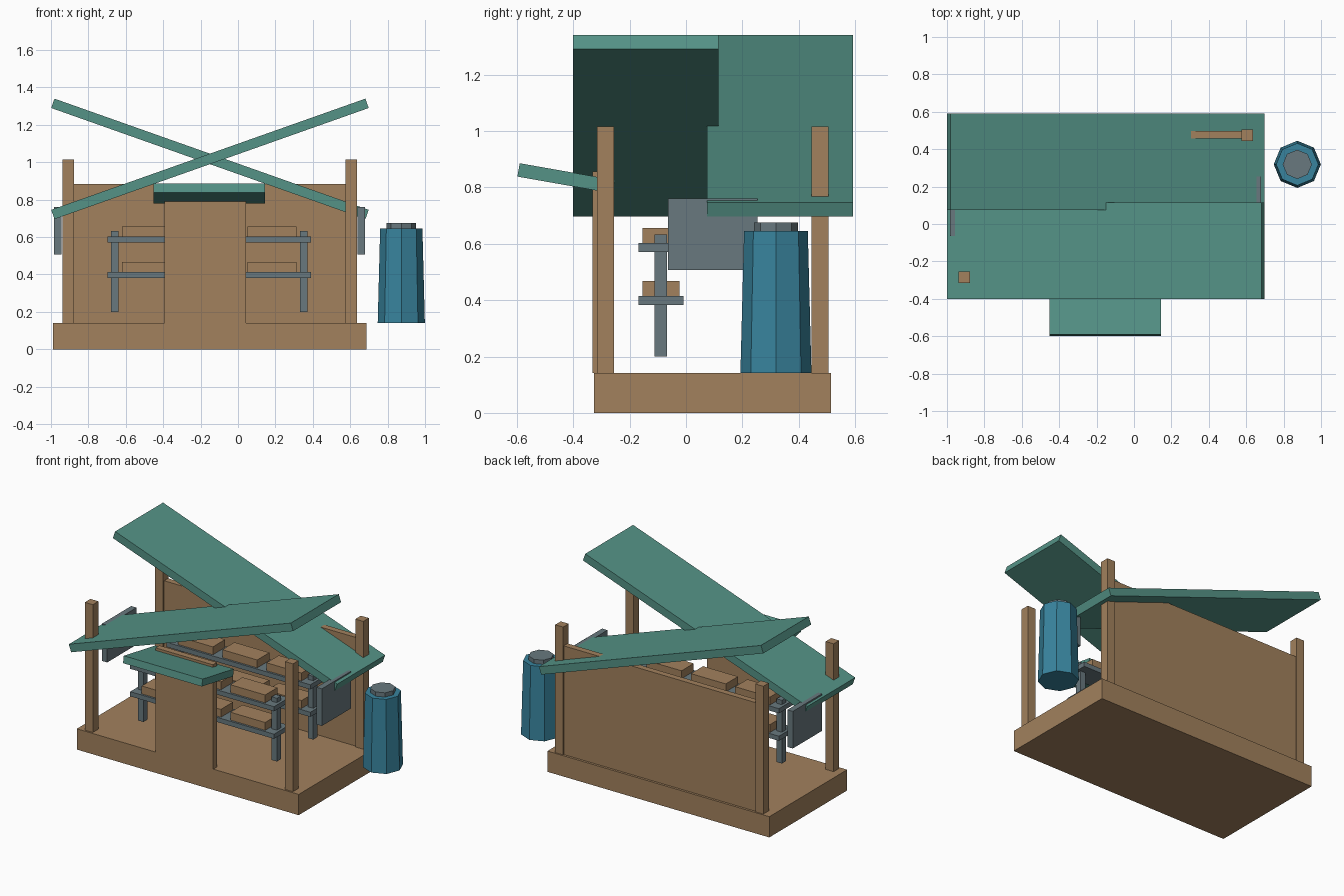
import bpy, bmesh
from math import radians
from mathutils import Matrix

if "Cube" in bpy.data.objects:
    bpy.data.objects.remove(bpy.data.objects["Cube"])


def material(name, rgb):
    m = bpy.data.materials.new(name)
    m.diffuse_color = (*rgb, 1)
    m.use_nodes = True
    m.node_tree.nodes["Principled BSDF"].inputs["Base Color"].default_value = m.diffuse_color
    return m


WOOD = material("wood", (0.36, 0.22, 0.11))
TEAL = material("teal_roofing", (0.09, 0.29, 0.24))
SLATE = material("slate_metal", (0.14, 0.19, 0.21))
BLUE = material("blue_barrel", (0.04, 0.23, 0.34))
CX = -0.153  # centre line of the hut


def finish(name, bm, mat, loc, rot=(0, 0, 0)):
    me = bpy.data.meshes.new(name)
    bm.to_mesh(me)
    bm.free()
    me.materials.append(mat)
    ob = bpy.data.objects.new(name, me)
    ob.location, ob.rotation_euler = loc, rot
    bpy.context.collection.objects.link(ob)
    return ob


def slab(name, mat, loc, size, rot=(0, 0, 0)):
    bm = bmesh.new()
    bmesh.ops.create_cube(bm, size=1, matrix=Matrix.Diagonal((*size, 1)))
    return finish(name, bm, mat, loc, rot)


def box(name, mat, x, y, z):
    """Box from (min, max) ranges."""
    r = (x, y, z)
    return slab(name, mat, [(a + b) / 2 for a, b in r], [b - a for a, b in r])


def drum(name, mat, x, y, z, r1, r2):
    """Eight-sided tapered drum with corners on the axes."""
    bm = bmesh.new()
    bmesh.ops.create_cone(bm, cap_ends=True, segments=8, radius1=r1, radius2=r2,
                          depth=z[1] - z[0])
    return finish(name, bm, mat, (x, y, sum(z) / 2))


# floor, back wall, front door panel
box("floor_base", WOOD, (-0.99, 0.688), (-0.327, 0.514), (0, 0.142))
box("back_wall", WOOD, (-0.935, 0.63), (0.456, 0.498), (0.142, 0.885))
box("front_panel", WOOD, (-0.392, 0.042), (-0.331, -0.288), (0.142, 0.857))

# corner posts
for sx, px in (("left", -0.908), ("right", 0.606)):
    for sy, py in (("front", -0.285), ("back", 0.475)):
        box(f"{sy}_{sx}_post", WOOD, (px - 0.03, px + 0.03),
            (py - 0.03, py + 0.03), (0.142, 1.016))

# two crossing roof panels and the awning
slab("front_roof", TEAL, (-0.15, -0.143, 1.018), (1.782, 0.517, 0.053), (0, -0.34, 0))
slab("back_roof", TEAL, (-0.15, 0.333, 1.018), (1.782, 0.517, 0.053), (0, 0.34, 0))
slab("awning", TEAL, (CX, -0.425, 0.832), (0.596, 0.343, 0.048), (radians(-10), 0, 0))

# two shelf racks with crates
for rack, ry in (("front", -0.089), ("back", 0.303)):
    for side, s in (("left", -1), ("right", 1)):
        ux = CX + s * 0.505
        box(f"{rack}_rack_{side}_upright", SLATE, (ux - 0.02, ux + 0.02),
            (ry - 0.022, ry + 0.022), (0.2, 0.632))
    for level, sz in (("lower", 0.382), ("upper", 0.57)):
        box(f"{rack}_rack_{level}_shelf", SLATE, (CX - 0.544, CX + 0.544),
            (ry - 0.08, ry + 0.08), (sz, sz + 0.032))
        for i in (-1, 0, 1):
            bx = CX + i * 0.335
            box(f"{rack}_{level}_crate_{i + 2}", WOOD, (bx - 0.132, bx + 0.132),
                (ry - 0.066, ry + 0.066), (sz + 0.032, sz + 0.086))

# hanging side boards
for side, s in (("left", -1), ("right", 1)):
    hx = CX + s * 0.812
    box(f"{side}_side_board", SLATE, (hx - 0.02, hx + 0.02), (-0.064, 0.253), (0.507, 0.761))

# barrel with lid
drum("barrel", BLUE, 0.873, 0.319, (0.142, 0.646), 0.126, 0.113)
drum("barrel_lid", SLATE, 0.873, 0.319, (0.64, 0.675), 0.078, 0.078)
